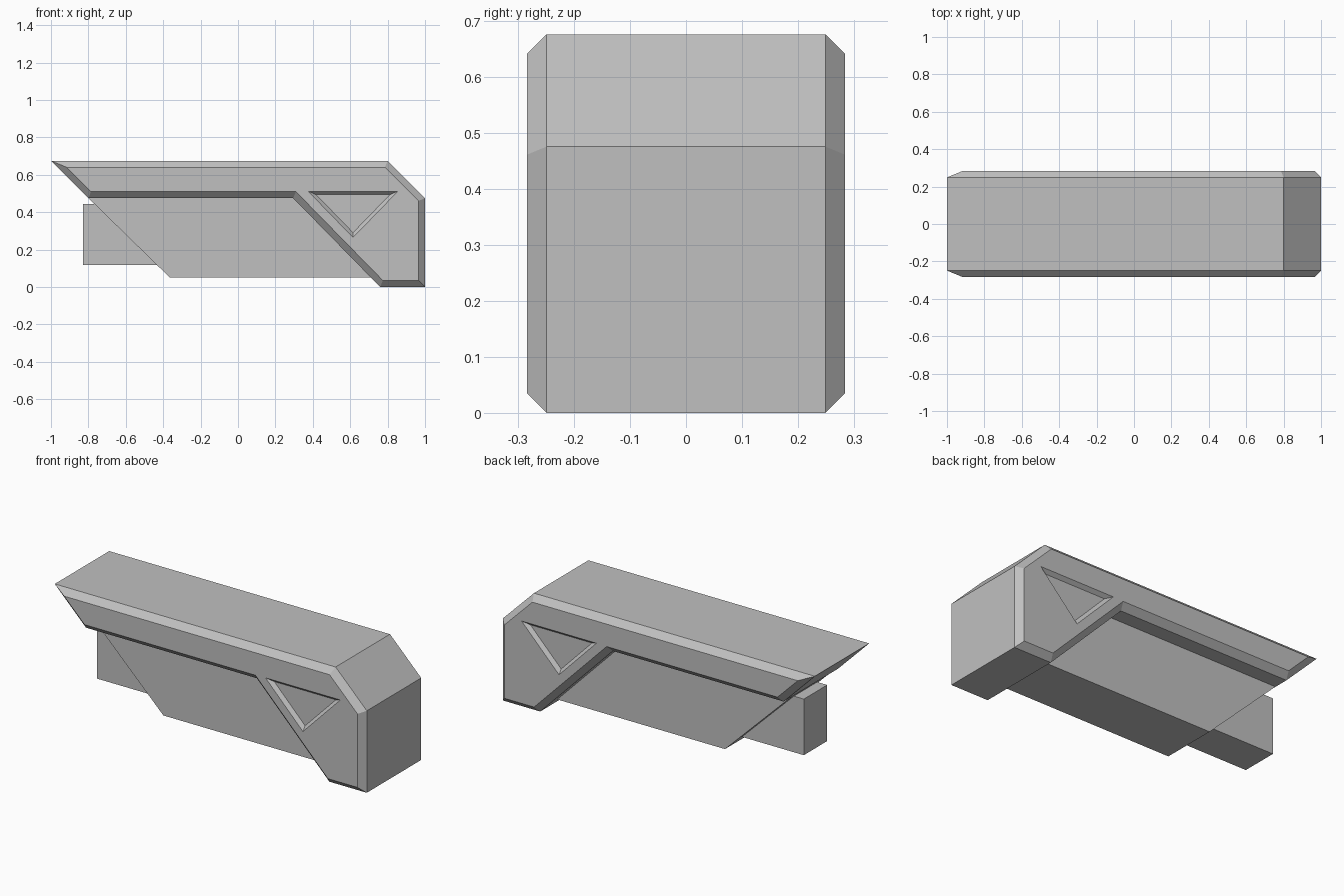
import bpy
import bmesh
from mathutils import Vector

cube = bpy.data.objects.get("Cube")
if cube:
    bpy.data.objects.remove(cube, do_unlink=True)

grey = bpy.data.materials.new("plain_grey")
grey.use_nodes = True
color = (0.53, 0.53, 0.53, 1)
grey.diffuse_color = color
grey.node_tree.nodes["Principled BSDF"].inputs["Base Color"].default_value = color


def inset(profile, d):
    """Move every edge of a clockwise xz outline inwards by d."""
    pts = [Vector(p) for p in profile]
    result = []
    for i, p in enumerate(pts):
        a = (p - pts[i - 1]).normalized()
        b = (pts[(i + 1) % len(pts)] - p).normalized()
        na, nb = Vector((a.y, -a.x)), Vector((b.y, -b.x))
        result.append(p + (na + nb) * d / (1 + na.dot(nb)))
    return result


def loft(name, rings):
    """Skin a row of (outline, y) rings and cap both ends."""
    bm = bmesh.new()
    loops = [[bm.verts.new((p[0], y, p[1])) for p in outline] for outline, y in rings]
    for r, s in zip(loops, loops[1:]):
        for i in range(len(r)):
            bm.faces.new((r[i - 1], r[i], s[i], s[i - 1]))
    bm.faces.new(loops[0])
    bm.faces.new(loops[-1])
    bmesh.ops.recalc_face_normals(bm, faces=bm.faces)
    mesh = bpy.data.meshes.new(name)
    bm.to_mesh(mesh)
    bm.free()
    mesh.materials.append(grey)
    obj = bpy.data.objects.new(name, mesh)
    bpy.context.collection.objects.link(obj)
    return obj


# Chamfered outer shell
outline = [(-1, 0.675), (0.8, 0.675), (1, 0.475), (1, 0),
           (0.76, 0), (0.295, 0.475), (-0.8, 0.475)]
small = inset(outline, 0.035)
shell = loft("outer_shell", [(small, -0.284), (outline, -0.249),
                             (outline, 0.249), (small, 0.284)])

# Sloped triangular recess on both sides
triangle = [(0.375, 0.512), (0.855, 0.512), (0.615, 0.265)]
for side, label in ((-1, "front"), (1, "back")):
    cutter = loft(label + "_recess_cutter", [(inset(triangle, -0.018), side * 0.304),
                                             (inset(triangle, 0.018), side * 0.264)])
    cutter.hide_render = True
    cutter.hide_viewport = True
    cut = shell.modifiers.new(label + "_recess", "BOOLEAN")
    cut.operation = "DIFFERENCE"
    cut.solver = "EXACT"
    cut.object = cutter

# Narrower body under the shell
body = [(-0.84, 0.515), (0.5, 0.515), (0.78, 0.05), (-0.364, 0.05)]
loft("inner_body", [(body, -0.163), (body, 0.163)])

# Small block sticking out of the end
block = [(-0.83, 0.443), (0, 0.443), (0, 0.118), (-0.83, 0.118)]
loft("end_block", [(block, -0.107), (block, 0.107)])
